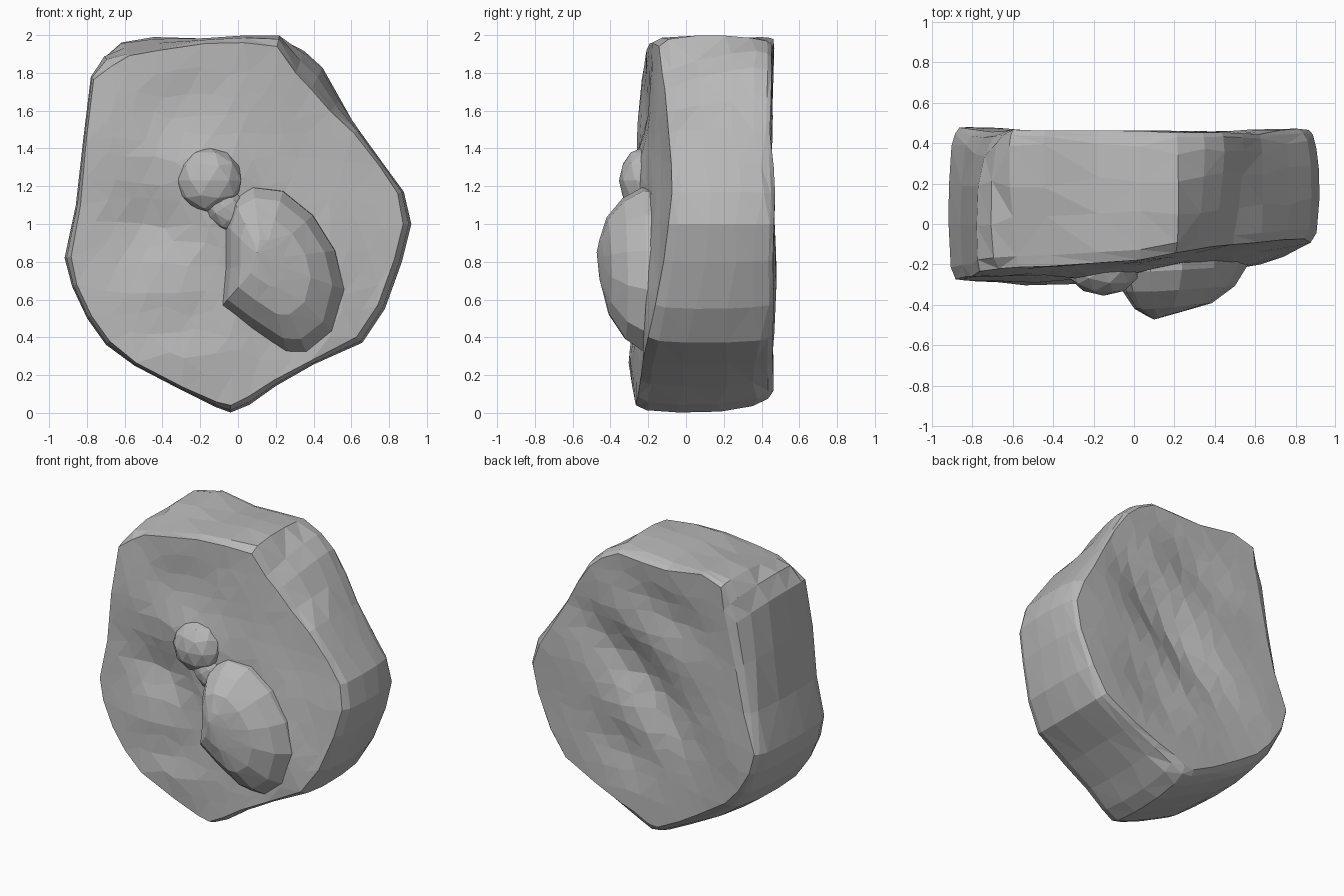
import bpy, bmesh, math, random
from mathutils import Vector, noise
from mathutils.geometry import delaunay_2d_cdt

if "Cube" in bpy.data.objects:
    bpy.data.objects.remove(bpy.data.objects["Cube"])

random.seed(4)
stone = bpy.data.materials.new("grey stone")
stone.diffuse_color = (0.48, 0.48, 0.48, 1)
stone.use_nodes = True
stone.node_tree.nodes["Principled BSDF"].inputs["Base Color"].default_value = stone.diffuse_color

# Slab outline seen from the front: x, z, front edge inset, back edge inset
OUTLINE = [
    (-0.04, 0.00, .04, .12), (0.06, 0.04, .05, .13), (0.20, 0.14, .04, .08), (0.40, 0.255, .03, .05),
    (0.66, 0.37, .05, .07), (0.78, 0.55, .05, .07), (0.87, 0.80, .05, .05), (0.92, 1.00, .05, .06),
    (0.88, 1.17, .04, .08), (0.77, 1.32, .03, .06), (0.64, 1.50, .04, .03), (0.55, 1.67, .11, .03),
    (0.46, 1.85, .16, .06), (0.36, 1.94, .15, .06), (0.22, 2.00, .06, .05), (0.03, 2.00, .04, .06),
    (-0.18, 1.985, .03, .05), (-0.45, 2.00, .08, .02), (-0.63, 1.98, .09, .05), (-0.71, 1.89, .06, .13),
    (-0.78, 1.78, .02, .17), (-0.82, 1.45, .02, .14), (-0.86, 1.10, .03, .10), (-0.92, 0.82, .04, .06),
    (-0.88, 0.67, .03, .06), (-0.80, 0.50, .03, .08), (-0.70, 0.36, .03, .10), (-0.55, 0.25, .02, .11),
    (-0.30, 0.12, .02, .09), (-0.12, 0.03, .03, .09)]


def bell(x, z, cx, cz, w, h, ang=0):
    """Soft oval dent or swelling, turned by ang."""
    c, s = math.cos(ang), math.sin(ang)
    u, v = (x - cx) * c + (z - cz) * s, (z - cz) * c - (x - cx) * s
    return math.exp(-(u / w) ** 2 - (v / h) ** 2)


def front_y(x, z):
    y = -0.265 + (0.06 * x + 0.09 * x * z if x > 0 else 0.05 * x) + 0.04 * z
    y += 0.05 * bell(x, z, -0.45, 0.98, .22, .13, -.3) - 0.025 * bell(x, z, -0.4, 0.65, .25, .15)
    y += 0.02 * bell(x, z, -0.3, 1.65, .3, .14, .4) - 0.02 * bell(x, z, 0.3, 1.1, .25, .2)
    y -= 0.03 * bell(x, z, -0.3, 1.3, .25, .15) + 0.03 * bell(x, z, 0.5, 0.7, .15, .35)
    y -= 0.04 * bell(x, z, -0.12, 1.15, .18, .25) + 0.03 * bell(x, z, -0.3, 0.28, .3, .15)
    y -= 0.025 * bell(x, z, -0.6, 1.5, .2, .2)
    return y + 0.012 * noise.noise(Vector((x * 3, 7, z * 3)))


def back_y(x, z):
    y = 0.464 - 0.10 * bell(x, z, 0.07, 1.12, .5, .17, .7)
    y -= 0.04 * bell(x, z, 0.2, 0.6, .3, .16, .5) + 0.05 * bell(x, z, -0.15, 1.62, .35, .16, .4)
    return y + 0.02 * noise.noise(Vector((x * 2, 2, z * 2)))


def finish(bm, name):
    bmesh.ops.remove_doubles(bm, verts=bm.verts, dist=0.0005)
    bmesh.ops.triangulate(bm, faces=bm.faces)
    bmesh.ops.recalc_face_normals(bm, faces=bm.faces)
    me = bpy.data.meshes.new(name)
    bm.to_mesh(me)
    bm.free()
    me.materials.append(stone)
    ob = bpy.data.objects.new(name, me)
    bpy.context.collection.objects.link(ob)
    return ob


def bridge(bm, rings):
    n = len(rings[0])
    for a, b in zip(rings, rings[1:]):
        for i in range(n):
            j = (i + 1) % n
            bm.faces.new((a[i], a[j], b[j], b[i]))


def cap(bm, ring, height):
    """Irregular triangles filling a ring, following a height rule."""
    pts = [Vector((v.co.x, v.co.z)) for v in ring]
    n = len(pts)
    inside = []
    for r in range(-8, 9):
        for c in range(-8, 9):
            p = Vector((c * 0.13 + (r % 2) * 0.065, 1 + r * 0.115))
            p += Vector((random.uniform(-.03, .03), random.uniform(-.03, .03)))
            if min((p - q).length for q in pts) > 0.08:
                inside.append(p)
    out = delaunay_2d_cdt(pts + inside, [], [list(range(n))], 1, 1e-5)
    vs = [bm.verts.new((p.x, height(p.x, p.y), p.y)) for p in out[0]]
    for f in out[2]:
        bm.faces.new([vs[i] for i in f])
    loose = [v for v in vs if not v.link_faces]
    bmesh.ops.delete(bm, geom=loose, context='VERTS')


# Slab: front edge, rounded side, back edge, then both faces
bm = bmesh.new()
rings = []
for fk, bk, t in [(1, 0, 0), (.35, 0, .08), (.05, 0, .34), (0, .06, .62), (0, .3, .86), (0, .62, .96), (0, 1, 1)]:
    ring = []
    for x, z, f, b in OUTLINE:
        # deep insets on the top corners run straight to the back
        front_k = (1 - t) ** 1.5 if f >= .08 else fk
        k = 1 - f * front_k - b * bk
        px, pz = x * k, 1 + (z - 1) * k
        yf, yb = front_y(px, pz), back_y(px, pz)
        y = yf + (yb - yf) * t
        if .3 < t < .9:
            y += random.uniform(-.03, .03)
        ring.append(bm.verts.new((px, y, pz)))
    rings.append(ring)
bridge(bm, rings)
cap(bm, rings[0], front_y)
cap(bm, rings[-1], back_y)
finish(bm, "stone_slab")

# Large swelling: steep on the left, sloping away to the right
BASE = [(-0.07, 1.0), (-0.03, 1.14), (0.08, 1.2), (0.24, 1.18), (0.40, 1.05), (0.52, 0.86), (0.57, 0.65),
        (0.51, 0.42), (0.37, 0.31), (0.26, 0.315), (0.07, 0.44), (-0.09, 0.56), (-0.07, 0.76)]
bm = bmesh.new()
rings = []
for k, y in [(1, -0.1), (.98, -0.235), (.84, -0.335), (.58, -0.42), (.28, -0.458)]:
    rings.append([bm.verts.new((0.13 + (x - 0.13) * k,
                                y + (0.06 * max(0, x - 0.1) if y < -.2 else 0),
                                0.81 + (z - 0.81) * k)) for x, z in BASE])
bridge(bm, rings)
tip = bm.verts.new((0.10, -0.473, 0.85))
for a, b in zip(rings[-1], rings[-1][1:] + rings[-1][:1]):
    bm.faces.new((a, b, tip))
finish(bm, "large_swelling")


# Small knob and the neck that joins it to the swelling
def lump(name, loc, size, ang=0):
    bm = bmesh.new()
    bmesh.ops.create_icosphere(bm, subdivisions=2, radius=1)
    c, s = math.cos(ang), math.sin(ang)
    for v in bm.verts:
        x, y, z = (a * b for a, b in zip(v.co, size))
        v.co = Vector(loc) + Vector((x * c - z * s, y, x * s + z * c))
    finish(bm, name)


lump("small_knob", (-0.15, -0.23, 1.23), (0.175, 0.125, 0.175))
lump("knob_neck", (-0.07, -0.23, 1.09), (0.10, 0.085, 0.15), 0.6)
